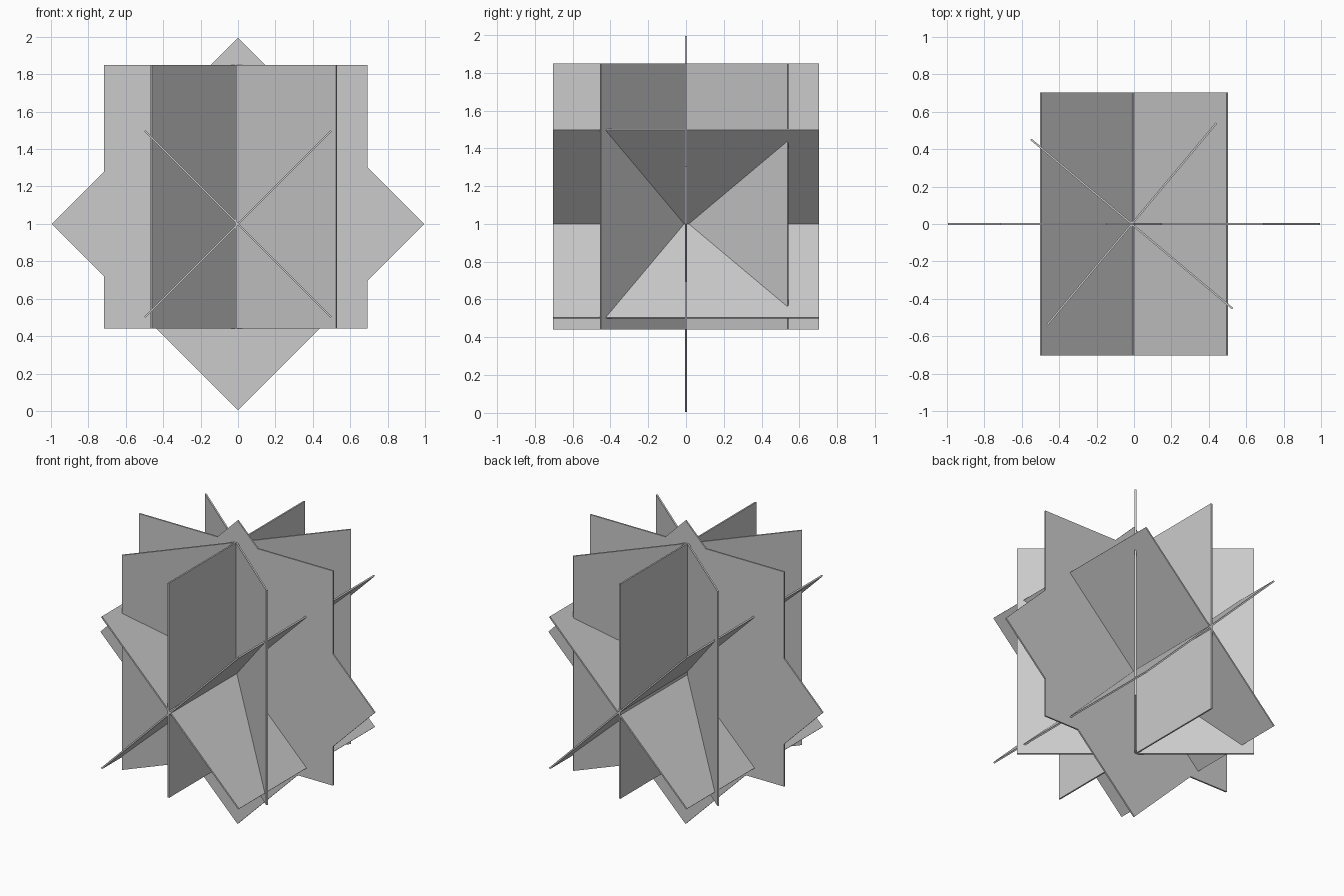
import bpy
from math import radians

if "Cube" in bpy.data.objects:
    bpy.data.objects.remove(bpy.data.objects["Cube"])

SIDE = 1.408      # square panel edge length
THICK = 0.01      # panel thickness


def panel(name, centre, rotation):
    """Thin square panel, lying in the XZ plane before rotation."""
    bpy.ops.mesh.primitive_cube_add(size=1)
    ob = bpy.context.object
    ob.name = name
    ob.scale = (SIDE, THICK, SIDE)
    ob.location = centre
    ob.rotation_euler = [radians(a) for a in rotation]
    bpy.ops.object.transform_apply(location=True, rotation=True, scale=True)
    return ob


# Upright panels fanned around a vertical axis
upper = (-0.012, 0, 1.145)
for name, angle in (("upright_panel_front", 0), ("upright_panel_side", 90),
                    ("upright_panel_diagonal_a", 50),
                    ("upright_panel_diagonal_b", -40)):
    panel(name, upper, (0, 0, angle))

# Three mutually perpendicular panels turned 45 degrees about Y
lower = (0, 0, 1.0)
panel("diamond_panel", lower, (0, 45, 0))
for name, tilt in (("tilted_panel_left", 45), ("tilted_panel_right", -45)):
    panel(name, lower, (90, tilt, 0))
